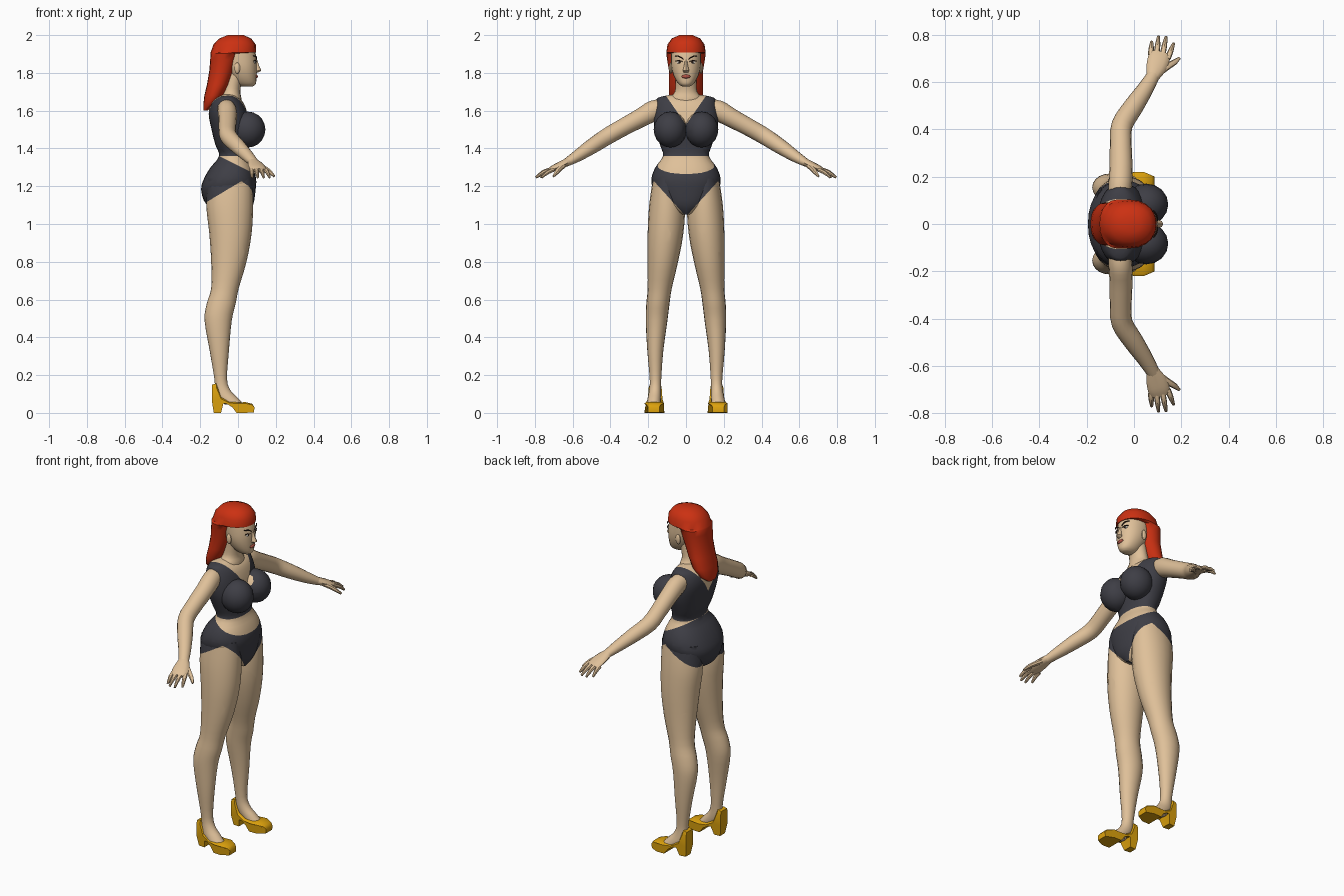
import bpy, bmesh, math
from mathutils import Vector

if "Cube" in bpy.data.objects:
    bpy.data.objects.remove(bpy.data.objects["Cube"])

def mat(name, *rgb):
    m = bpy.data.materials.new(name)
    m.diffuse_color = (*rgb, 1)
    m.use_nodes = True
    m.node_tree.nodes["Principled BSDF"].inputs["Base Color"].default_value = m.diffuse_color
    return m

SKIN = mat("skin", .74, .53, .32)
CLOTH = mat("charcoal cloth", .048, .048, .06)
HAIR = mat("red hair", .60, .030, .006)
SHOE = mat("yellow leather", .72, .36, .004)
LIP = mat("lip", .45, .09, .06)
WHITE = mat("eye white", .80, .76, .68)
DARK = mat("dark brown", .03, .015, .01)

def smooth_rows(rows, steps):
    """Catmull-Rom interpolation of rows of numbers."""
    if steps == 1:
        return rows
    out = []
    for i in range(len(rows) - 1):
        a, b, c, d = (rows[max(0, min(len(rows) - 1, i + k))] for k in (-1, 0, 1, 2))
        for s in range(steps):
            t = s / steps
            out.append([.5 * (2 * q + (r - p) * t + (2 * p - 5 * q + 4 * r - w) * t * t
                              + (3 * q - p - 3 * r + w) * t ** 3) for p, q, r, w in zip(a, b, c, d)])
    return out + [rows[-1]]

def finish(name, bm, mats, mirror=False, planes=(), rule=None):
    """Cut along planes, colour the faces by rule, make the object."""
    for co, no in planes:
        bmesh.ops.bisect_plane(bm, geom=bm.verts[:] + bm.edges[:] + bm.faces[:],
                               plane_co=co, plane_no=no, dist=1e-5)
    bmesh.ops.recalc_face_normals(bm, faces=bm.faces[:])
    if rule:
        for f in bm.faces:
            f.material_index = int(rule(f.calc_center_median()))
    me = bpy.data.meshes.new(name)
    bm.to_mesh(me)
    bm.free()
    for m in mats:
        me.materials.append(m)
    ob = bpy.data.objects.new(name, me)
    bpy.context.collection.objects.link(ob)
    if mirror:
        md = ob.modifiers.new("mirror", 'MIRROR')
        md.use_axis = (False, True, False)
    return ob

def skin_rings(rings):
    bm = bmesh.new()
    vs = [[bm.verts.new(p) for p in r] for r in rings]
    n = len(vs[0])
    for a, b in zip(vs, vs[1:]):
        for i in range(n):
            bm.faces.new((a[i], a[(i + 1) % n], b[(i + 1) % n], b[i]))
    bm.faces.new(vs[0])
    bm.faces.new(vs[-1])
    return bm

def circle(n, p=1):
    pw = lambda v: math.copysign(abs(v) ** p, v)
    return [(pw(math.cos(2 * math.pi * i / n)), pw(math.sin(2 * math.pi * i / n))) for i in range(n)]

def loft(name, rows, mats, n=20, p=1, steps=3, **kw):
    """Stacked oval sections; row = z, x back, x front, y inner, y outer."""
    rings = [[((a + b) / 2 + (b - a) / 2 * c, (u + v) / 2 + (v - u) / 2 * s, z) for c, s in circle(n, p)]
             for z, a, b, u, v in smooth_rows(rows, steps)]
    return finish(name, skin_rings(rings), mats, **kw)

def sym(rows):
    return [(z, a, b, -h, h) for z, a, b, h in rows]

def tube(name, rows, m, n=12, steps=3, **kw):
    """Oval tube along a path; row = x, y, z, half width, half thickness."""
    rows = smooth_rows(rows, steps)
    P = [Vector(r[:3]) for r in rows]
    rings = []
    for i, r in enumerate(rows):
        t = (P[min(i + 1, len(P) - 1)] - P[max(i - 1, 0)]).normalized()
        side = t.cross((0, 0, 1) if abs(t.z) < .9 else (1, 0, 0)).normalized()
        up = side.cross(t)
        rings.append([P[i] + side * r[3] * c + up * r[4] * s for c, s in circle(n)])
    return finish(name, skin_rings(rings), [m], mirror=True, **kw)

def ball(name, co, size, mats, seg=16, **kw):
    bm = bmesh.new()
    bmesh.ops.create_uvsphere(bm, u_segments=seg, v_segments=seg // 2 + 2, radius=1)
    for v in bm.verts:
        v.co = [c + s * q for c, s, q in zip(co, size, v.co)]
    return finish(name, bm, mats, **kw)

# Clothing edges: planes to cut along, and the test for cloth
both = lambda co, y, z: [(co, (0, s * y, z)) for s in (1, -1)]
brief_cuts = both((0, 0, 1.04), -1.1, 1) + [((0, 0, 1.216), (-.6, 0, 1))]
all_cuts = (brief_cuts + [((-.04, 0, 1.33), (.5, 0, 1)), ((0, 0, 1.36), (0, 0, 1))]
            + both((0, 0, 1.525), -1.45, 1))

def is_cloth(c):
    if c.z > 1.36:
        return c.z < 1.525 + 1.45 * abs(c.y)
    return c.z < 1.33 - .5 * (c.x + .04) and c.z > min(1.04 + 1.1 * abs(c.y), 1.216 + .6 * c.x)

BODY = [SKIN, CLOTH]

# Torso with cropped top and briefs
loft("torso", sym([(1.05, -.07, .05, .02), (1.10, -.165, .08, .12), (1.18, -.195, .093, .172),
                   (1.24, -.18, .096, .183), (1.30, -.145, .078, .162), (1.36, -.10, .05, .122),
                   (1.42, -.12, .05, .138), (1.50, -.14, .06, .165), (1.58, -.155, .05, .172),
                   (1.64, -.145, .03, .16), (1.67, -.115, .0, .145), (1.685, -.08, -.02, .07)]),
     BODY, n=28, p=.88, planes=all_cuts, rule=is_cloth)
ball("bust", (.052, .083, 1.5), (.093, .088, .095), BODY, mirror=True,
     planes=all_cuts[-2:], rule=is_cloth)

# Legs, running down into the shoes
loft("leg", [(1.24, -.16, .075, .03, .175), (1.10, -.168, .08, .006, .195), (.95, -.152, .072, .014, .203),
             (.80, -.142, .045, .042, .203), (.66, -.142, .004, .075, .203), (.58, -.165, -.012, .087, .21),
             (.49, -.177, -.033, .098, .213), (.33, -.15, -.048, .12, .205), (.18, -.125, -.058, .131, .192),
             (.12, -.122, -.04, .132, .195), (.08, -.11, -.002, .133, .203), (.045, -.07, .03, .135, .21)],
     BODY, mirror=True, planes=brief_cuts, rule=is_cloth)

# High-heeled shoes: side profile extruded, narrowing to the heel
bm = bmesh.new()
prof = [(-.138, .15), (-.115, .155), (-.09, .085), (-.045, .06), (.0, .055), (.04, .057), (.075, .048), (.087, .03),
        (.085, .003), (.04, 0), (-.008, 0), (-.03, .03), (-.06, .055), (-.078, .055), (-.09, 0), (-.128, 0), (-.138, .07)]
rings = []
for k in (-1, -.8, .8, 1):
    ring = []
    for x, z in prof:
        w = .033 + .019 * min(1, max(0, (x + .12) / .1)) - .022 * max(0, (x - .04) / .047)
        if z < .02 and x < -.05:
            w *= .7
        q = .88 if abs(k) == 1 and z > .04 else 1
        ring.append((x, .163 + .07 * max(0, x + .1) * .6 + k * w, z * q))
    rings.append(ring)
bm.free()
finish("shoe", skin_rings(rings), [SHOE], mirror=True)

# Arms and hands
tube("arm", [(-.065, .11, 1.615, .045, .045), (-.058, .17, 1.60, .05, .055), (-.055, .24, 1.562, .049, .05),
             (-.056, .34, 1.508, .046, .046), (-.05, .42, 1.462, .045, .045), (.0, .50, 1.41, .042, .04),
             (.05, .575, 1.36, .034, .031), (.085, .635, 1.324, .027, .021)], SKIN, n=16)
tube("palm", [(.078, .62, 1.332, .027, .022), (.093, .66, 1.314, .042, .019), (.105, .70, 1.296, .046, .016),
              (.111, .726, 1.283, .040, .011)], SKIN)
for i, (x0, y0, x1, y1) in enumerate([(.071, .715, .075, .772), (.096, .72, .104, .795),
                                      (.121, .715, .136, .793), (.143, .70, .168, .765)]):
    tube("finger_%d" % (i + 1), [(x0, y0, 1.288, .012, .011), ((x0 + x1) / 2, (y0 + y1) / 2, 1.274, .0115, .011),
                                 (x1, y1, 1.246, .006, .006)], SKIN, n=8, steps=2)
tube("thumb", [(.11, .645, 1.312, .016, .014), (.15, .672, 1.289, .014, .013), (.172, .685, 1.272, .012, .011),
               (.192, .702, 1.252, .006, .006)], SKIN, n=8, steps=2)

# Neck and head
loft("neck", sym([(1.62, -.11, .02, .09), (1.665, -.10, .018, .085), (1.70, -.085, .012, .06),
                  (1.75, -.075, .02, .055), (1.80, -.07, .04, .055)]), [SKIN])
loft("head", sym([(1.728, .02, .078, .02), (1.742, -.01, .094, .04), (1.775, -.04, .098, .061),
                  (1.82, -.07, .1, .076), (1.87, -.09, .099, .08), (1.93, -.09, .085, .076),
                  (1.975, -.05, .05, .045)]), [SKIN], p=.94)
ball("ear", (-.004, .08, 1.825), (.016, .01, .03), [SKIN], seg=10, mirror=True)

# Face details
loft("nose", sym([(1.803, .09, .108, .012), (1.812, .085, .124, .017), (1.835, .085, .113, .011),
                  (1.87, .085, .101, .007)]), [SKIN], n=8, steps=1)
ball("eye", (.089, .034, 1.856), (.005, .016, .007), [WHITE], seg=12, mirror=True)
ball("iris", (.0925, .034, 1.857), (.004, .006, .006), [DARK], seg=10, mirror=True)
tube("lash", [(.097, .018, 1.86, .003, .002), (.094, .036, 1.865, .003, .003), (.084, .054, 1.863, .003, .002)],
     DARK, n=6)
tube("brow", [(.099, .014, 1.873, .003, .003), (.096, .036, 1.887, .003, .004), (.082, .058, 1.89, .003, .002)],
     DARK, n=6)
ball("mouth", (.096, 0, 1.781), (.009, .024, .010), [LIP], seg=12)

# Hair: long fall at the back, cap and fringe on top
loft("hair", sym([(1.60, -.182, -.162, .035), (1.63, -.184, -.12, .072), (1.68, -.178, -.075, .09),
                  (1.74, -.164, -.045, .09), (1.81, -.152, -.018, .09), (1.87, -.147, .0, .1),
                  (1.902, -.146, .01, .104), (1.908, -.145, .096, .104), (1.95, -.13, .094, .098),
                  (1.982, -.10, .07, .076), (2.0, -.055, .03, .035)]), [HAIR], n=20, steps=1, p=.92)

# Smooth shading with sharp edges kept
for ob in bpy.context.collection.objects:
    ob.select_set(True)
    bpy.context.view_layer.objects.active = ob
bpy.ops.object.shade_smooth_by_angle(angle=math.radians(42))
